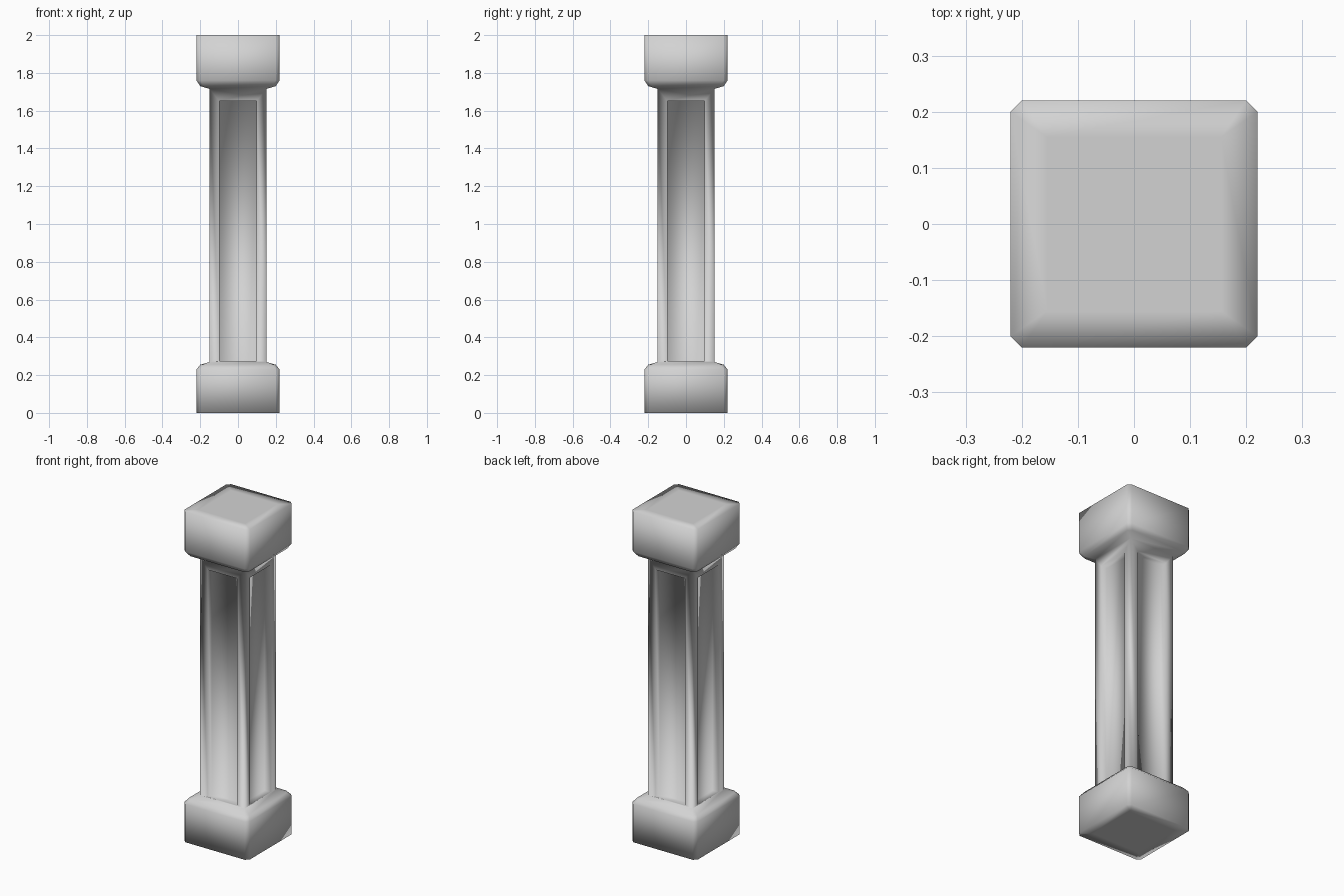
import bpy, bmesh

if "Cube" in bpy.data.objects:
    bpy.data.objects.remove(bpy.data.objects["Cube"])

# One plain stone colour
stone = bpy.data.materials.new("light grey stone")
stone.diffuse_color = (0.65, 0.65, 0.65, 1)
stone.use_nodes = True
stone.node_tree.nodes["Principled BSDF"].inputs["Base Color"].default_value = stone.diffuse_color

bm = bmesh.new()


def ring(w, c, z):
    """Square of half width w with corners cut by c."""
    a = w - c
    pts = [(a, -w), (w, -a), (w, a), (a, w), (-a, w), (-w, a), (-w, -a), (-a, -w)]
    return [bm.verts.new((x, y, z)) for x, y in pts]


# Base, shaft and capital as one continuous stack: half width, corner cut, height
levels = [(0.155, 0, 0), (0.22, 0.02, 0), (0.22, 0.02, 0.23), (0.20, 0.02, 0.255),
          (0.15, 0, 0.27), (0.15, 0, 1.715), (0.20, 0.02, 1.73),
          (0.22, 0.02, 1.76), (0.22, 0.02, 2), (0.155, 0, 2)]
rings = [ring(*l) for l in levels]
for lo, hi in zip(rings, rings[1:]):
    for i in range(8):
        j = (i + 1) % 8
        bm.faces.new((lo[i], lo[j], hi[j], hi[i]))
bm.faces.new(rings[0][::-1])
bm.faces.new(rings[-1])
bmesh.ops.remove_doubles(bm, verts=bm.verts[:], dist=0.0005)
bmesh.ops.recalc_face_normals(bm, faces=bm.faces[:])

# Recessed panel on each shaft side
sides = [f for f in bm.faces
         if max(v.co.z for v in f.verts) - min(v.co.z for v in f.verts) > 1]
for f in sides:
    bmesh.ops.inset_individual(bm, faces=[f], thickness=0.073)
    for v in f.verts:
        v.co.z = 1.65 if v.co.z > 1 else 0.275
    n = f.normal.copy()
    n.z = 0
    n.normalize()
    bmesh.ops.inset_individual(bm, faces=[f], thickness=0.0001)
    bmesh.ops.translate(bm, verts=f.verts[:], vec=n * -0.04)

for f in bm.faces:
    f.smooth = True
mesh = bpy.data.meshes.new("column")
bm.to_mesh(mesh)
bm.free()
mesh.materials.append(stone)
column = bpy.data.objects.new("column", mesh)
bpy.context.collection.objects.link(column)
